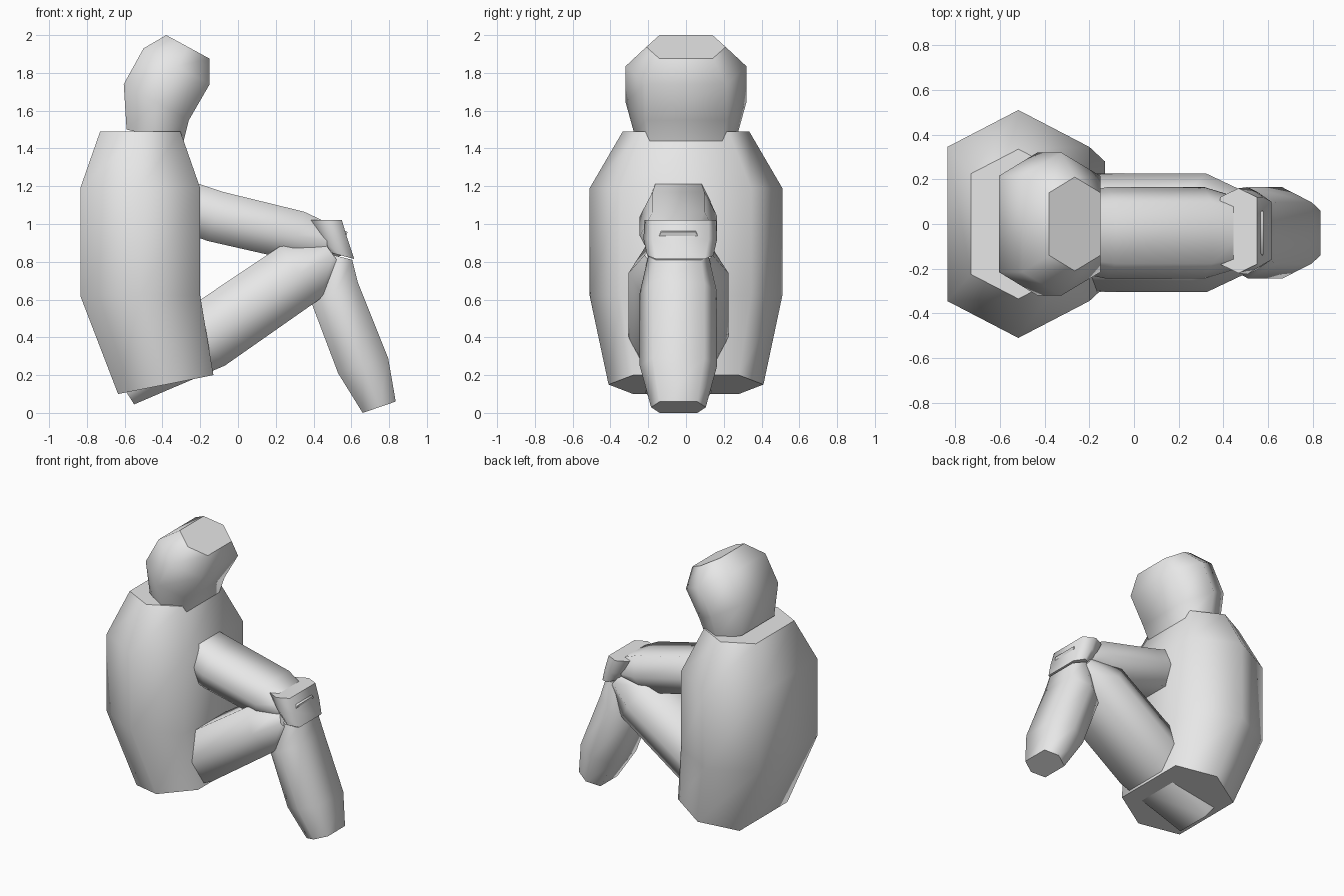
import bpy, bmesh

grey = bpy.data.materials.new("plain_grey")
grey.diffuse_color = (0.8, 0.8, 0.8, 1)


def barrel(name, y, rings):
    """Six-sided barrel; each ring is (x1, z1, x2, z2, half width, corner half width)."""
    bm = bmesh.new()
    loops = []
    for x1, z1, x2, z2, half, corner in rings:
        xm, zm = (x1 + x2) / 2, (z1 + z2) / 2
        pts = [(x1, -corner, z1), (xm, -half, zm), (x2, -corner, z2),
               (x2, corner, z2), (xm, half, zm), (x1, corner, z1)]
        loops.append([bm.verts.new((px, y + py, pz)) for px, py, pz in pts])
    for a, b in zip(loops, loops[1:]):
        for i in range(6):
            j = (i + 1) % 6
            bm.faces.new((a[i], a[j], b[j], b[i])).smooth = True
    # Flat end caps with crisp rims
    for loop in (loops[0], loops[-1]):
        cap = bm.faces.new(loop)
        for e in cap.edges:
            e.smooth = False
    bmesh.ops.recalc_face_normals(bm, faces=bm.faces)
    mesh = bpy.data.meshes.new(name)
    bm.to_mesh(mesh)
    bm.free()
    mesh.materials.append(grey)
    obj = bpy.data.objects.new(name, mesh)
    bpy.context.collection.objects.link(obj)
    return obj


# Broad upright body with a tilted base
barrel("torso", 0, [
    (-0.635, 0.10, -0.13, 0.20, 0.41, 0.28),
    (-0.835, 0.62, -0.20, 0.62, 0.51, 0.345),
    (-0.835, 1.19, -0.20, 1.19, 0.51, 0.345),
    (-0.73, 1.49, -0.305, 1.49, 0.335, 0.225)])

# Head leaning forwards
barrel("head", 0, [
    (-0.59, 1.50, -0.29, 1.43, 0.27, 0.19),
    (-0.605, 1.74, -0.26, 1.55, 0.32, 0.215),
    (-0.50, 1.93, -0.15, 1.74, 0.32, 0.215),
    (-0.38, 2.00, -0.15, 1.875, 0.21, 0.14)])

LIMB_Y = -0.04

# Arms reaching to the knees
barrel("arms", LIMB_Y, [
    (-0.38, 0.99, -0.32, 1.25, 0.16, 0.11),
    (-0.16, 0.91, -0.08, 1.17, 0.205, 0.137),
    (0.28, 0.81, 0.35, 1.065, 0.205, 0.137),
    (0.545, 0.83, 0.58, 0.957, 0.13, 0.09)])

# Thighs rising from under the body
barrel("thighs", LIMB_Y, [
    (-0.55, 0.045, -0.66, 0.22, 0.19, 0.13),
    (-0.07, 0.25, -0.28, 0.545, 0.265, 0.175),
    (0.43, 0.60, 0.22, 0.88, 0.265, 0.175),
    (0.56, 0.76, 0.45, 0.91, 0.18, 0.12)])

# Shins down to the ground
barrel("shins", LIMB_Y, [
    (0.66, 0.0, 0.835, 0.06, 0.145, 0.10),
    (0.53, 0.21, 0.795, 0.29, 0.205, 0.137),
    (0.39, 0.58, 0.635, 0.69, 0.205, 0.137),
    (0.45, 0.85, 0.605, 0.81, 0.16, 0.12)])

# Hands clasped over the knees
barrel("hands", -0.03, [
    (0.385, 1.02, 0.55, 1.02, 0.19, 0.15),
    (0.435, 0.92, 0.58, 0.92, 0.195, 0.15),
    (0.485, 0.85, 0.615, 0.815, 0.175, 0.13)])
